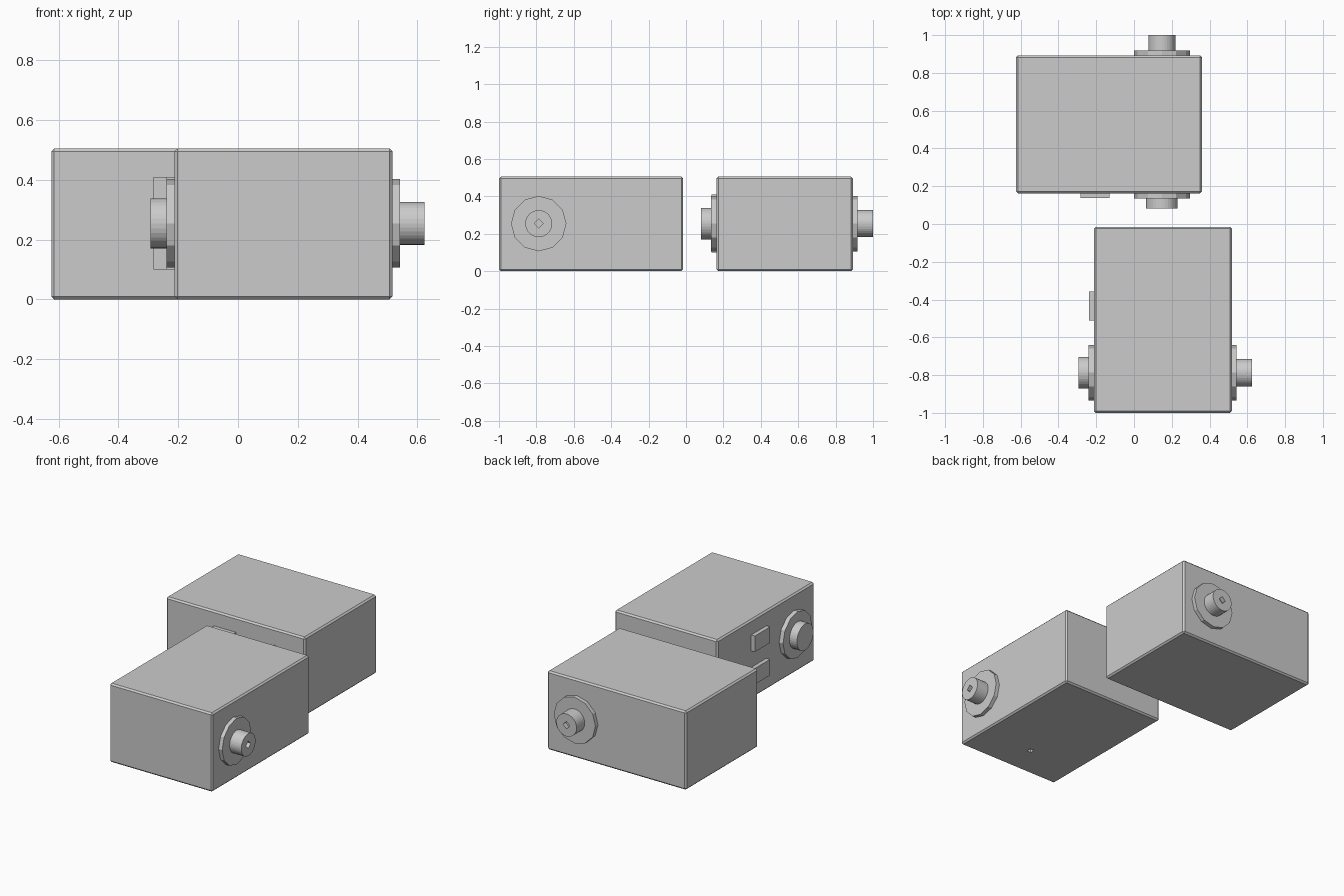
import bpy, bmesh, math
from mathutils import Matrix, Vector

if "Cube" in bpy.data.objects:
    bpy.data.objects.remove(bpy.data.objects["Cube"])

HX, HY, H = 0.365, 0.4925, 0.505     # housing half width, half length, height
AX_Y, AX_Z = -0.28, 0.254            # shaft axis in the unit's own frame


def finish(name, bm, place):
    """Turn a bmesh into an object, placed in the world."""
    bmesh.ops.transform(bm, matrix=place, verts=bm.verts)
    bmesh.ops.recalc_face_normals(bm, faces=bm.faces)
    me = bpy.data.meshes.new(name)
    bm.to_mesh(me)
    bm.free()
    ob = bpy.data.objects.new(name, me)
    bpy.context.collection.objects.link(ob)
    return ob


def box(name, lo, hi, place):
    lo, hi = Vector(lo), Vector(hi)
    bm = bmesh.new()
    bmesh.ops.create_cube(bm, size=1)
    bmesh.ops.transform(bm, verts=bm.verts,
                        matrix=Matrix.Translation((lo + hi) / 2) @ Matrix.Diagonal((*(hi - lo), 1)))
    return finish(name, bm, place)


def disc(name, x0, x1, radius, sides, place):
    """Cylinder along local x on the shaft axis."""
    bm = bmesh.new()
    bmesh.ops.create_cone(bm, cap_ends=True, segments=sides, radius1=radius,
                          radius2=radius, depth=abs(x1 - x0))
    bmesh.ops.transform(bm, verts=bm.verts,
                        matrix=Matrix.Translation(((x0 + x1) / 2, AX_Y, AX_Z))
                        @ Matrix.Rotation(math.pi / 2, 4, 'Y'))
    return finish(name, bm, place)


def cut(ob, cutter):
    mod = ob.modifiers.new("bore", 'BOOLEAN')
    mod.operation = 'DIFFERENCE'
    mod.solver = 'EXACT'
    mod.object = cutter
    cutter.hide_render = True
    cutter.hide_set(True)
    cutter.display_type = 'WIRE'


def motor_unit(tag, place):
    # chamfered housing
    body = box(tag + "_housing", (-HX, -HY, 0), (HX, HY, H), place)
    bev = body.modifiers.new("chamfer", 'BEVEL')
    bev.width, bev.segments = 0.01, 1

    # output side: flange and long shaft with a square socket
    disc(tag + "_output_flange", HX - 0.01, HX + 0.025, 0.148, 12, place)
    shaft = disc(tag + "_output_shaft", HX, HX + 0.1075, 0.072, 32, place)
    cut(shaft, disc(tag + "_socket_cutter", HX + 0.08, HX + 0.13, 0.024, 4, place))

    # rear side: flange and short wide cap
    disc(tag + "_rear_flange", -HX + 0.01, -HX - 0.0275, 0.148, 12, place)
    disc(tag + "_rear_cap", -HX, -HX - 0.081, 0.084, 32, place)

    # two connector plates, one above the other
    for part, z in (("lower", 0.1), ("upper", 0.308)):
        box(f"{tag}_{part}_connector", (-HX - 0.026, -0.005 + 0.001, z),
            (-HX + 0.01, 0.151, z + 0.102), place)
    return body


front = motor_unit("front_unit", Matrix.Translation((0.1525, -0.5075, 0)))
motor_unit("back_unit", Matrix.Translation((-0.1325, 0.5275, 0)) @ Matrix.Rotation(math.pi / 2, 4, 'Z'))

# small drain hole under the front unit
cut(front, box("drain_cutter", (0.135, -0.803, -0.02), (0.165, -0.773, 0.02), Matrix()))
